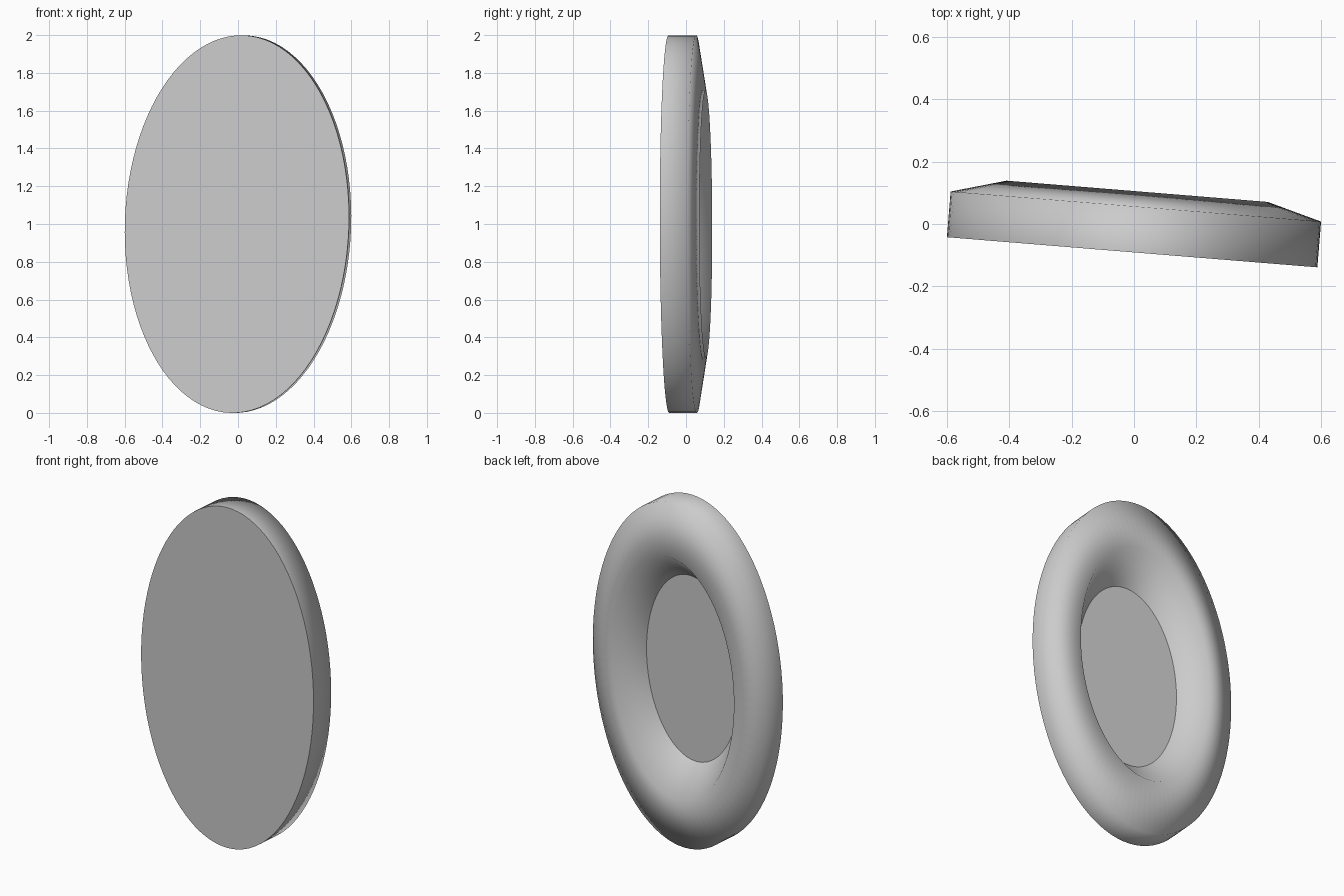
import bpy, bmesh
from math import sin, cos, pi, radians
from mathutils import Matrix

if "Cube" in bpy.data.objects:
    bpy.data.objects.remove(bpy.data.objects["Cube"])

HALF_W, HALF_H, SEGMENTS = 0.595, 1.0, 96

# profile rings: (scale of the ellipse, distance behind the front face)
PROFILE = [
    (1.00, 0.000),   # front edge
    (1.00, 0.147),   # back of the rim
    (0.705, 0.196),  # raised ridge
    (0.54, 0.030),   # recessed floor
]

bm = bmesh.new()
rings = []
for scale, depth in PROFILE:
    rings.append([bm.verts.new((HALF_W * scale * cos(2 * pi * i / SEGMENTS), depth,
                                HALF_H * scale * sin(2 * pi * i / SEGMENTS)))
                  for i in range(SEGMENTS)])

# smooth rim, bevel and inner wall
for a, b in zip(rings, rings[1:]):
    for i in range(SEGMENTS):
        j = (i + 1) % SEGMENTS
        bm.faces.new((a[i], a[j], b[j], b[i])).smooth = True

# flat front face and flat recessed floor, with crisp borders
for ring in (rings[0], rings[-1]):
    cap = bm.faces.new(ring)
    for edge in cap.edges:
        edge.smooth = False
bmesh.ops.recalc_face_normals(bm, faces=bm.faces)

# slight roll and turn, then centre and stand on the ground
turn = Matrix.Rotation(radians(-4.65), 4, 'Z') @ Matrix.Rotation(radians(2), 4, 'Y')
bm.transform(turn)
lo = [min(v.co[k] for v in bm.verts) for k in range(3)]
hi = [max(v.co[k] for v in bm.verts) for k in range(3)]
bm.transform(Matrix.Translation((-(lo[0] + hi[0]) / 2, -(lo[1] + hi[1]) / 2, -lo[2])))

mesh = bpy.data.meshes.new("oval_dish")
bm.to_mesh(mesh)
bm.free()
dish = bpy.data.objects.new("oval_dish", mesh)
bpy.context.collection.objects.link(dish)
